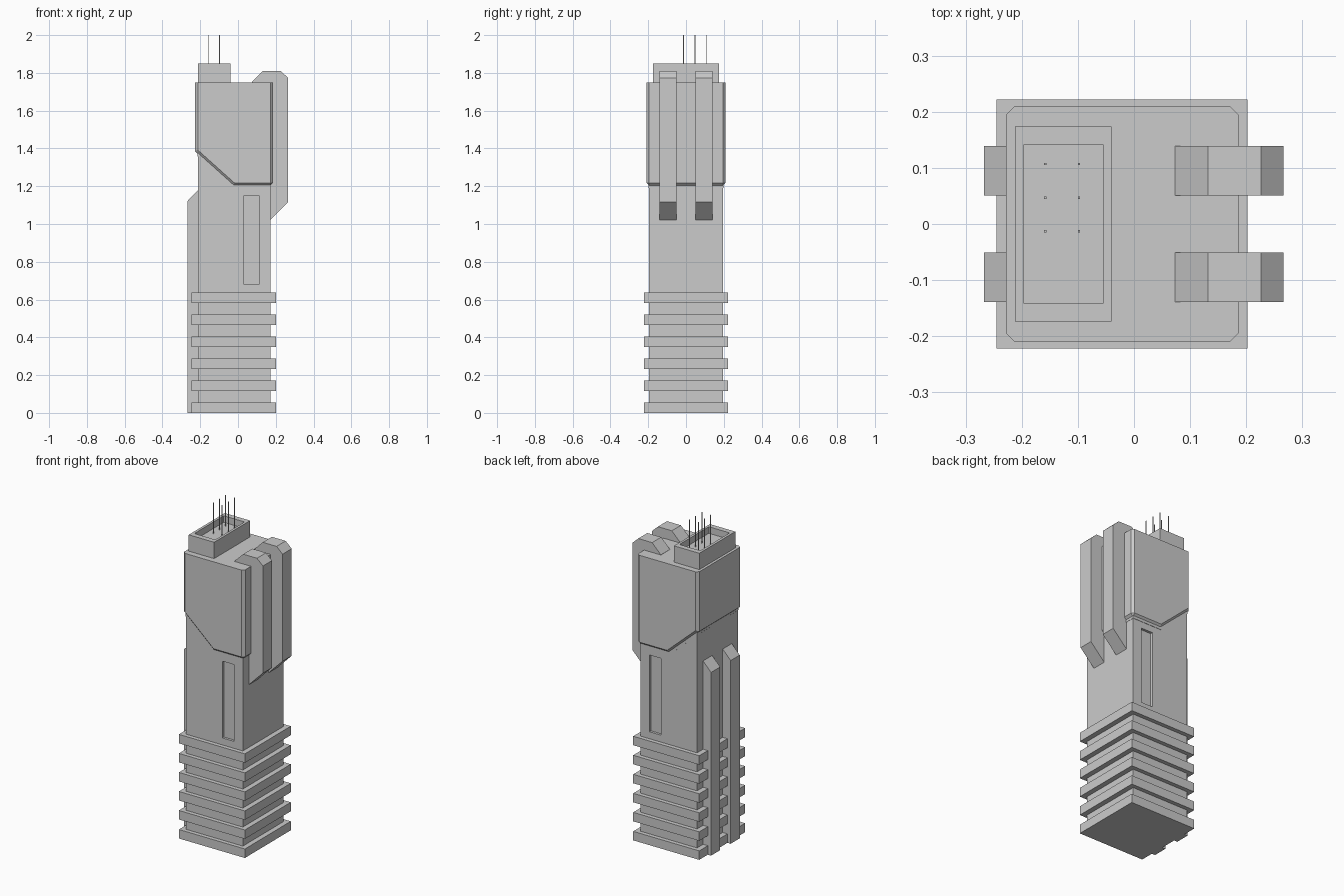
import bpy, bmesh

if "Cube" in bpy.data.objects:
    bpy.data.objects.remove(bpy.data.objects["Cube"])


def finish(bm, name):
    bmesh.ops.recalc_face_normals(bm, faces=bm.faces)
    me = bpy.data.meshes.new(name)
    bm.to_mesh(me)
    bm.free()
    ob = bpy.data.objects.new(name, me)
    bpy.context.collection.objects.link(ob)
    return ob


def extrude_profile(pts, y0, y1):
    """Closed (x, z) outline extruded along y."""
    bm = bmesh.new()
    face = bm.faces.new([bm.verts.new((x, y0, z)) for x, z in pts])
    out = bmesh.ops.extrude_face_region(bm, geom=[face])
    moved = [v for v in out["geom"] if isinstance(v, bmesh.types.BMVert)]
    bmesh.ops.translate(bm, verts=moved, vec=(0, y1 - y0, 0))
    return bm


def box(name, x0, x1, y0, y1, z0, z1):
    return finish(extrude_profile([(x0, z0), (x1, z0), (x1, z1), (x0, z1)], y0, y1), name)


def cut(target, cutter):
    mod = target.modifiers.new("cut", 'BOOLEAN')
    mod.operation = 'DIFFERENCE'
    mod.solver = 'EXACT'
    mod.object = cutter
    bpy.context.view_layer.objects.active = target
    bpy.ops.object.modifier_apply(modifier=mod.name)
    bpy.data.objects.remove(cutter)


# Main shaft with a recessed slot in front and back
shaft = box("shaft", -0.213, 0.171, -0.197, 0.197, 0, 1.5)
for s in (-1, 1):
    ya, yb = sorted((s * 0.182, s * 0.25))
    cut(shaft, box("slot_cutter", 0.033, 0.111, ya, yb, 0.68, 1.15))

# Stacked base ledges
for i in range(6):
    z = 0.1165 * i
    box(f"base_ledge_{i + 1}", -0.245, 0.202, -0.222, 0.222, z, z + 0.055)

# Thin collar just under the head
collar = [(-0.215, 1.5), (-0.215, 1.36), (-0.03, 1.19), (0.173, 1.19), (0.173, 1.5)]
finish(extrude_profile(collar, -0.199, 0.199), "collar")

# Head block with slanted underside; chamfered everywhere but its top rim
head = [(-0.228, 1.75), (-0.228, 1.385), (-0.025, 1.203), (0.186, 1.203), (0.186, 1.75)]
bm = extrude_profile(head, -0.21, 0.21)
edges = []
for e in bm.edges:
    a, b = (v.co for v in e.verts)
    on_top = min(a.z, b.z) > 1.74
    along_face = abs(a.y - b.y) < 1e-4
    right_bottom = max(a.z, b.z) < 1.21 and min(a.x, b.x) > 0.1
    if not on_top and (along_face or right_bottom):
        edges.append(e)
bmesh.ops.bevel(bm, geom=edges, offset=0.015, offset_type='OFFSET', segments=1,
                affect='EDGES', profile=0.5)
finish(bm, "head")

# Paired side pipes: hooked over the head on the right, rising from ground on the left
hook = [(0.073, 1.745), (0.073, 1.751), (0.132, 1.81), (0.226, 1.81), (0.266, 1.773),
        (0.266, 1.117), (0.17, 1.02), (0.15, 1.02), (0.15, 1.745)]
rail = [(-0.267, 0), (-0.2, 0), (-0.2, 1.19), (-0.213, 1.178), (-0.267, 1.122)]
for side, y in (("front", -0.095), ("rear", 0.095)):
    finish(extrude_profile(hook, y - 0.044, y + 0.044), f"hook_pipe_{side}")
    finish(extrude_profile(rail, y - 0.044, y + 0.044), f"rail_{side}")

# Open rooftop box
roof = box("roof_box", -0.212, -0.04, -0.174, 0.174, 1.745, 1.85)
cut(roof, box("roof_cutter", -0.196, -0.055, -0.142, 0.142, 1.81, 1.9))

# Antennas
for i, x in enumerate((-0.158, -0.098)):
    for j, y in enumerate((-0.013, 0.047, 0.107)):
        box(f"antenna_{i * 3 + j + 1}", x - 0.002, x + 0.002, y - 0.002, y + 0.002, 1.80, 2.0)
